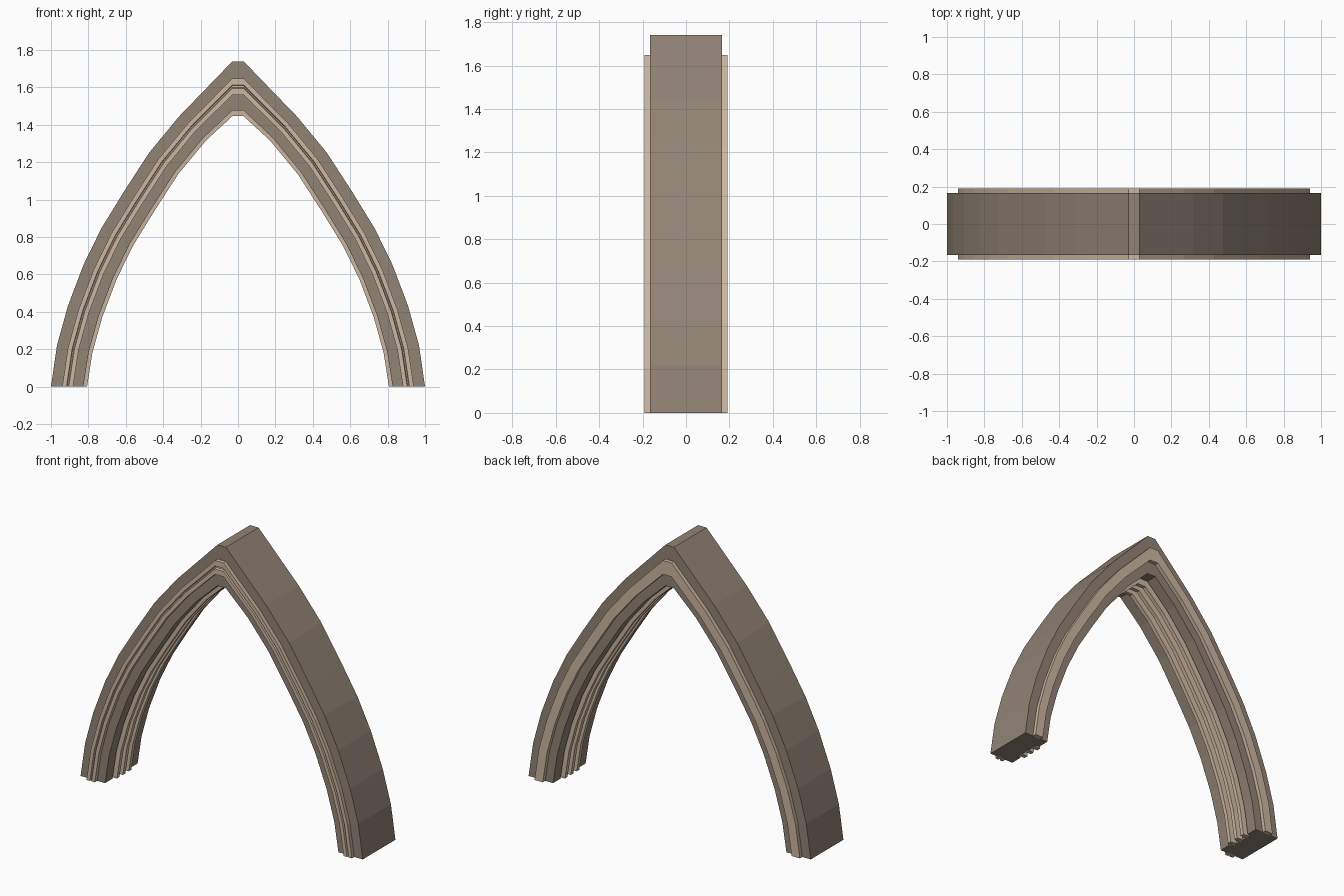
import bpy, math

if "Cube" in bpy.data.objects:
    bpy.data.objects.remove(bpy.data.objects["Cube"])


def make_material(name, color):
    m = bpy.data.materials.new(name)
    m.diffuse_color = (*color, 1)
    m.use_nodes = True
    m.node_tree.nodes["Principled BSDF"].inputs["Base Color"].default_value = m.diffuse_color
    return m


dark = make_material("weathered stone", (0.285, 0.228, 0.178, 1)[:3])
light = make_material("pale stone", (0.60, 0.475, 0.35, 1)[:3])

# Outer edge of the right half of the arch, foot to apex
half = [(1.0, 0.0), (0.968, 0.22), (0.91, 0.43), (0.826, 0.652), (0.73, 0.848),
        (0.615, 1.035), (0.476, 1.25), (0.316, 1.444), (0.03, 1.74)]


def offset_half(d):
    """Points of the half arch moved inward by d, mitred at each joint."""
    out = []
    for i, (x, z) in enumerate(half):
        if i == 0:
            out.append((x - d, z))              # level foot
        elif i == len(half) - 1:
            out.append((x, z - 1.52 * d))       # plumb joint at the apex
        else:
            (ax, az), (bx, bz) = half[i - 1], half[i + 1]
            a = math.atan2(z - az, x - ax)
            b = math.atan2(bz - z, bx - x)
            m = (a + b) / 2
            k = d / math.cos((b - a) / 2)
            out.append((x - math.sin(m) * k, z + math.cos(m) * k))
            if d > 0:
                # inward is towards the centre and down
                out[-1] = (x - abs(math.sin(m)) * k, z - abs(math.cos(m)) * k)
    return out


def sweep(name, profile, mat):
    """Sweep a closed (y, inward depth) profile along the whole arch."""
    rails = []
    for y, d in profile:
        h = offset_half(d)
        rails.append([(x, y, z) for x, z in h] + [(-x, y, z) for x, z in reversed(h)])
    n, steps = len(profile), len(rails[0])
    verts = [rails[j][i] for i in range(steps) for j in range(n)]
    faces = [(i * n + j, i * n + (j + 1) % n, (i + 1) * n + (j + 1) % n, (i + 1) * n + j)
             for i in range(steps - 1) for j in range(n)]
    faces.append(tuple(reversed(range(n))))
    faces.append(tuple((steps - 1) * n + j for j in range(n)))
    me = bpy.data.meshes.new(name)
    me.from_pydata(verts, [], faces)
    me.materials.append(mat)
    ob = bpy.data.objects.new(name, me)
    bpy.context.collection.objects.link(ob)
    # consistent outward normals
    import bmesh
    bm = bmesh.new()
    bm.from_mesh(me)
    bmesh.ops.recalc_face_normals(bm, faces=bm.faces)
    bm.to_mesh(me)
    bm.free()


# Main arch ring with a recessed channel on the inside
sweep("arch_body", [(-0.165, 0), (0.165, 0), (0.165, 0.173), (0.09, 0.173),
                    (0.09, 0.15), (-0.09, 0.15), (-0.09, 0.173), (-0.165, 0.173)], dark)

# Front moulding: two beads with a groove between
sweep("front_moulding", [(-0.16, 0.06), (-0.19, 0.06), (-0.19, 0.083), (-0.178, 0.086),
                         (-0.178, 0.092), (-0.19, 0.095), (-0.19, 0.118), (-0.16, 0.118)], light)

# Back moulding: one plain band
sweep("back_moulding", [(0.16, 0.06), (0.19, 0.06), (0.19, 0.118), (0.16, 0.118)], light)

# Ribs along the inside of the arch
for label, y in (("front", -0.06), ("middle", 0.0), ("back", 0.06)):
    sweep(label + "_inner_rib", [(y - 0.016, 0.145), (y + 0.016, 0.145),
                                 (y + 0.013, 0.193), (y - 0.013, 0.193)], light)
